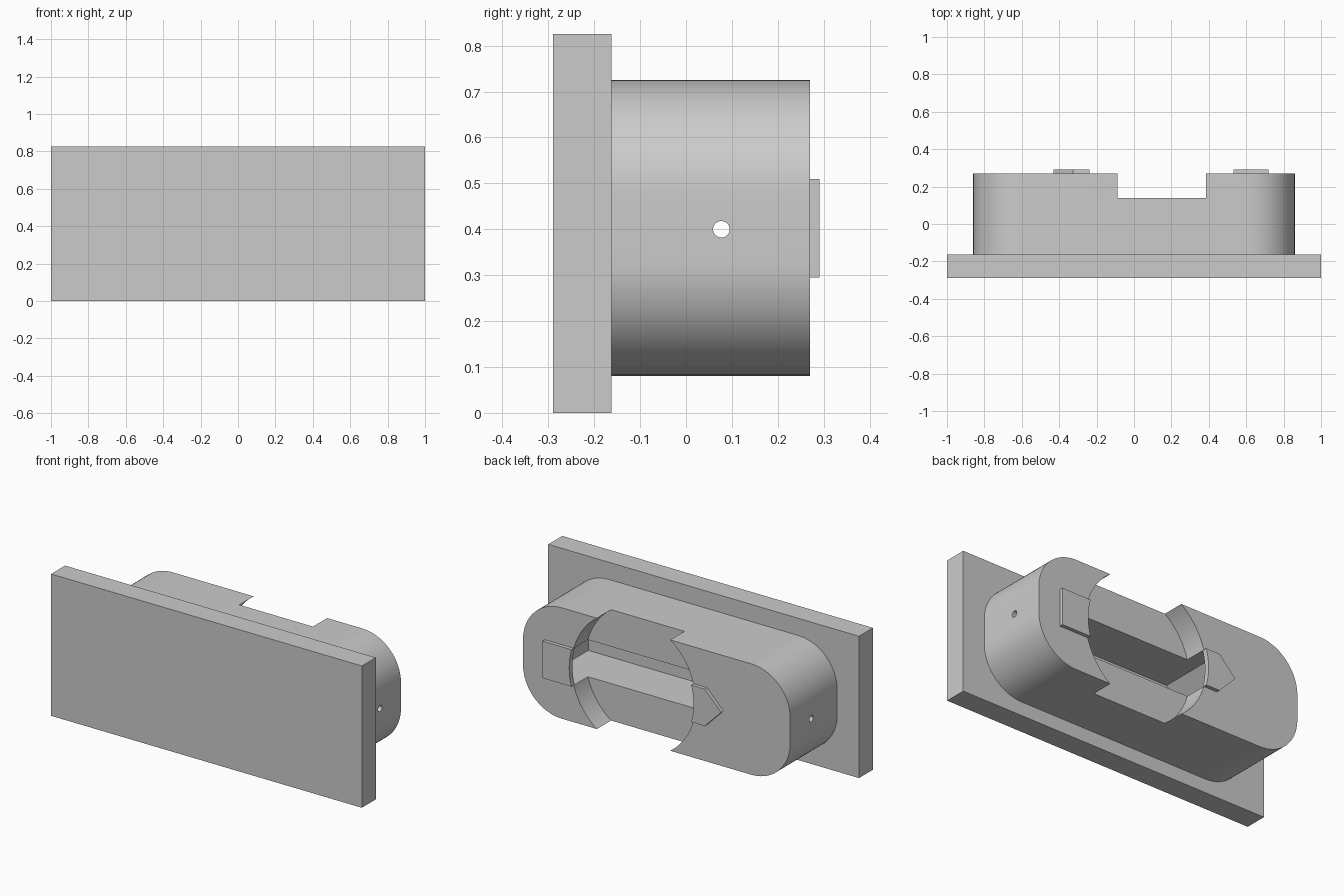
import bpy, bmesh, math

cube = bpy.data.objects.get("Cube")
if cube:
    bpy.data.objects.remove(cube, do_unlink=True)

grey = bpy.data.materials.new("plain grey")
grey.use_nodes = True
colour = (0.6, 0.6, 0.6, 1)
grey.diffuse_color = colour
grey.node_tree.nodes["Principled BSDF"].inputs["Base Color"].default_value = colour

MID_Z = 0.4025
DISC_X, DISC_R = 0.148, 0.4
BODY_BACK = 0.27


def prism(name, outline, y0, y1):
    """Extrude an x-z outline from y0 to y1."""
    bm = bmesh.new()
    face = bm.faces.new([bm.verts.new((x, y0, z)) for x, z in outline])
    new = bmesh.ops.extrude_face_region(bm, geom=[face])["geom"]
    bmesh.ops.translate(bm, vec=(0, y1 - y0, 0),
                        verts=[v for v in new if isinstance(v, bmesh.types.BMVert)])
    bmesh.ops.recalc_face_normals(bm, faces=bm.faces)
    mesh = bpy.data.meshes.new(name)
    bm.to_mesh(mesh)
    bm.free()
    mesh.materials.append(grey)
    obj = bpy.data.objects.new(name, mesh)
    bpy.context.collection.objects.link(obj)
    return obj


def rectangle(hx, z0, z1):
    return [(-hx, z0), (hx, z0), (hx, z1), (-hx, z1)]


def arc(cx, cz, r, start, end, steps):
    angles = [math.radians(start + (end - start) * i / steps) for i in range(steps + 1)]
    return [(cx + r * math.cos(a), cz + r * math.sin(a)) for a in angles]


def rounded(hx, hz, r):
    points = []
    for i, (sx, sz) in enumerate([(1, 1), (-1, 1), (-1, -1), (1, -1)]):
        points += arc(sx * (hx - r), MID_Z + sz * (hz - r), r, i * 90, i * 90 + 90, 20)
    return points


def boolean(obj, cutter):
    mod = obj.modifiers.new("cut", 'BOOLEAN')
    mod.operation = 'DIFFERENCE'
    mod.solver = 'EXACT'
    mod.object = cutter
    bpy.ops.object.select_all(action='DESELECT')
    obj.select_set(True)
    bpy.context.view_layer.objects.active = obj
    bpy.ops.object.modifier_apply(modifier=mod.name)


# Mounting plate and rounded housing
prism("base_plate", rectangle(1.0, 0, 0.825), -0.29, -0.162)
housing = prism("housing", rounded(0.86, 0.3225, 0.25), -0.162, BODY_BACK)

# Arrow bar: square at one end, pointed at the other
half = 0.1075
arrow = [(0.72, MID_Z - half), (0.72, MID_Z + half), (-0.325, MID_Z + half),
         (-0.43, MID_Z), (-0.325, MID_Z - half)]
marker = prism("arrow_markers", arrow, 0.262, 0.291)

# Round recess, arrow-shaped pocket and the long pin hole
disc = prism("recess_cutter", arc(DISC_X, MID_Z, DISC_R, 0, 360, 96)[:-1], 0.14, 0.4)
pocket = prism("pocket_cutter", arrow, -0.13, 0.4)
bpy.ops.mesh.primitive_cylinder_add(vertices=32, radius=0.018, depth=2.2,
                                    location=(0, 0.077, 0.4), rotation=(0, math.pi / 2, 0))
pin = bpy.context.object
pin.name = "pin_cutter"
pin.data.materials.append(grey)

for cutter in (disc, pocket, pin):
    boolean(housing, cutter)
boolean(marker, disc)
for cutter in (disc, pocket, pin):
    bpy.data.objects.remove(cutter, do_unlink=True)

# Smooth the curved walls, keep the edges crisp
bpy.ops.object.select_all(action='DESELECT')
housing.select_set(True)
marker.select_set(True)
bpy.context.view_layer.objects.active = housing
bpy.ops.object.shade_smooth_by_angle(angle=math.radians(30))
